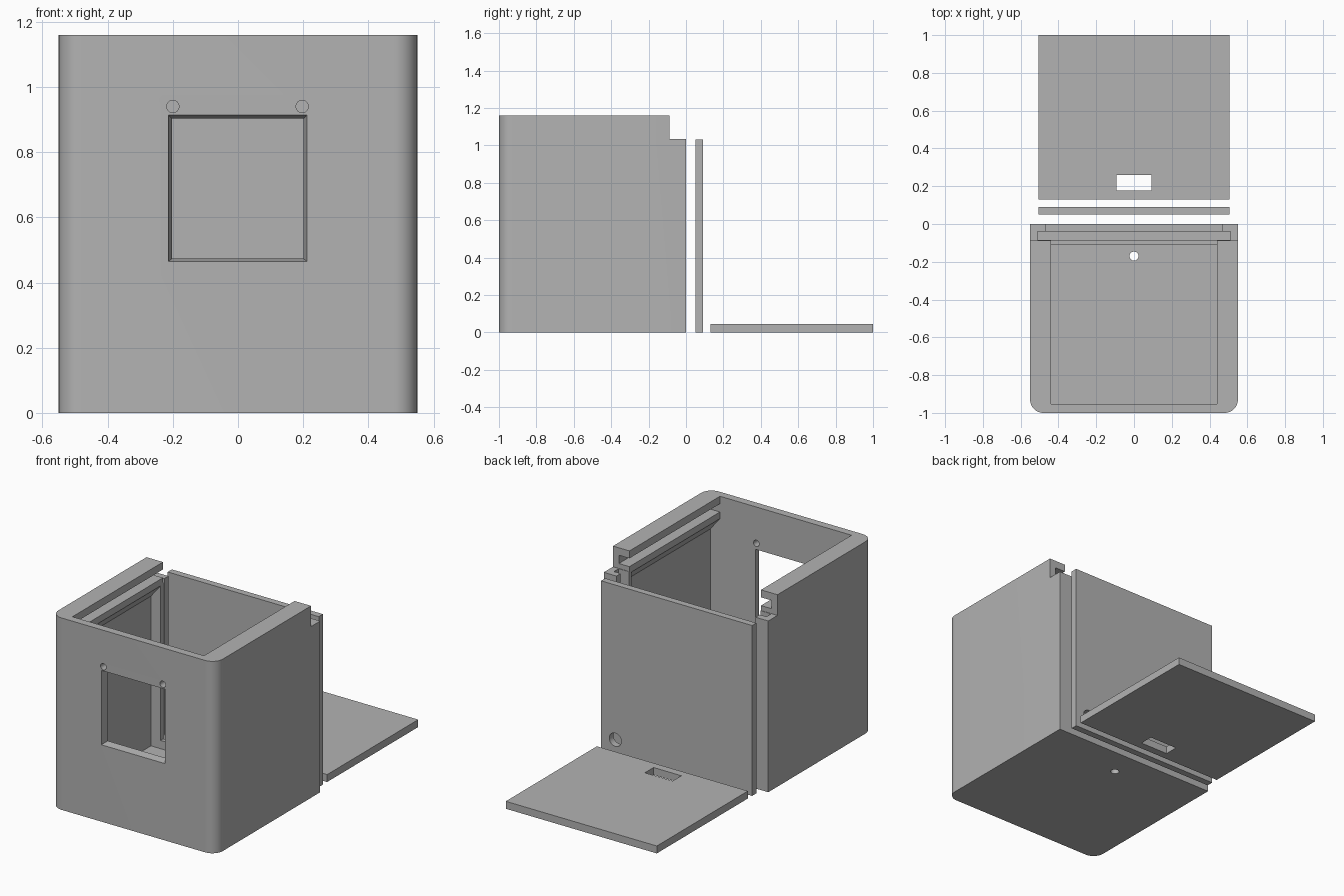
import bpy
import bmesh
import math

cube = bpy.data.objects.get("Cube")
if cube:
    bpy.data.objects.remove(cube, do_unlink=True)

grey = bpy.data.materials.new("plain_grey")
grey.use_nodes = True
GREY = (0.45, 0.45, 0.45, 1)
grey.diffuse_color = GREY
grey.node_tree.nodes["Principled BSDF"].inputs["Base Color"].default_value = GREY


def make_object(name, bm):
    bmesh.ops.recalc_face_normals(bm, faces=bm.faces)
    mesh = bpy.data.meshes.new(name)
    bm.to_mesh(mesh)
    bm.free()
    mesh.materials.append(grey)
    obj = bpy.data.objects.new(name, mesh)
    bpy.context.collection.objects.link(obj)
    return obj


def loft(name, start, end):
    """Closed solid between two matching outlines."""
    bm = bmesh.new()
    a = [bm.verts.new(p) for p in start]
    b = [bm.verts.new(p) for p in end]
    bm.faces.new(a)
    bm.faces.new(b)
    n = len(a)
    for i in range(n):
        j = (i + 1) % n
        bm.faces.new((a[i], a[j], b[j], b[i]))
    return make_object(name, bm)


def box(name, x, y, z):
    def ring(h):
        return [(x[0], y[0], h), (x[1], y[0], h), (x[1], y[1], h), (x[0], y[1], h)]
    return loft(name, ring(z[0]), ring(z[1]))


def along_y(name, start, end, y):
    """Solid between two x-z outlines placed at two depths."""
    return loft(name, [(u, y[0], w) for u, w in start], [(u, y[1], w) for u, w in end])


def circle(cx, cy, r, count=32):
    steps = [2 * math.pi * i / count for i in range(count)]
    return [(cx + r * math.cos(t), cy + r * math.sin(t)) for t in steps]


def rect(x0, x1, z0, z1):
    return [(x0, z0), (x1, z0), (x1, z1), (x0, z1)]


def activate(obj):
    bpy.ops.object.select_all(action='DESELECT')
    obj.select_set(True)
    bpy.context.view_layer.objects.active = obj


def cut(obj, *cutters):
    activate(obj)
    for cutter in cutters:
        mod = obj.modifiers.new("cut", 'BOOLEAN')
        mod.operation = 'DIFFERENCE'
        mod.solver = 'EXACT'
        mod.object = cutter
        bpy.ops.object.modifier_apply(modifier=mod.name)
        bpy.data.objects.remove(cutter, do_unlink=True)


def smooth(obj):
    activate(obj)
    bpy.ops.object.shade_smooth_by_angle(angle=math.radians(30))


# Case block with rounded front corners
R = 0.07
outline = [(0.55, 0), (-0.55, 0)]
for cx, first in ((-0.55 + R, 180), (0.55 - R, 270)):
    for i in range(11):
        t = math.radians(first + 9 * i)
        outline.append((cx + R * math.cos(t), -1 + R + R * math.sin(t)))
case = loft("case_body", [(x, y, 0) for x, y in outline], [(x, y, 1.16) for x, y in outline])

# Main cavity, narrowing under the lid ledges
half = [(0.505, 0.04), (0.505, 0.945), (0.44, 1.025), (0.44, 1.3)]
profile = half + [(-x, z) for x, z in reversed(half)]
cut(case,
    along_y("cavity", profile, profile, (-0.953, -0.11)),
    box("lid_groove", (-0.51, 0.51), (-0.953, 0.1), (1.065, 1.115)),
    box("rear_step", (-0.7, 0.7), (-0.088, 0.1), (1.035, 1.4)),
    box("inner_opening", (-0.44, 0.44), (-0.2, -0.06), (0.09, 1.3)),
    box("panel_slot", (-0.51, 0.51), (-0.085, -0.04), (0.04, 1.2)),
    box("rear_opening", (-0.465, 0.465), (-0.06, 0.1), (0.09, 1.2)))

# Tapered window, two small front holes and the floor hole
cut(case, along_y("window", rect(-0.218, 0.216, 0.461, 0.919),
                  rect(-0.198, 0.196, 0.477, 0.897), (-1.02, -0.93)))
for x in (-0.2, 0.197):
    hole = circle(x, 0.94, 0.019)
    cut(case, along_y("front_hole", hole, hole, (-1.1, -0.9)))
drain = circle(0, -0.17, 0.024)
cut(case, loft("floor_hole", [(x, y, -0.1) for x, y in drain], [(x, y, 0.07) for x, y in drain]))
smooth(case)

# Separate rear panel with cable hole
panel = box("rear_panel", (-0.505, 0.505), (0.05, 0.09), (0, 1.03))
cable = circle(0.41, 0.095, 0.04)
cut(panel, along_y("cable_hole", cable, cable, (0, 0.2)))
smooth(panel)

# Sliding lid lying flat, with finger slot
lid = box("sliding_lid", (-0.505, 0.505), (0.13, 1), (0, 0.045))
cut(lid, box("finger_slot", (-0.093, 0.093), (0.177, 0.26), (-0.1, 0.1)))
